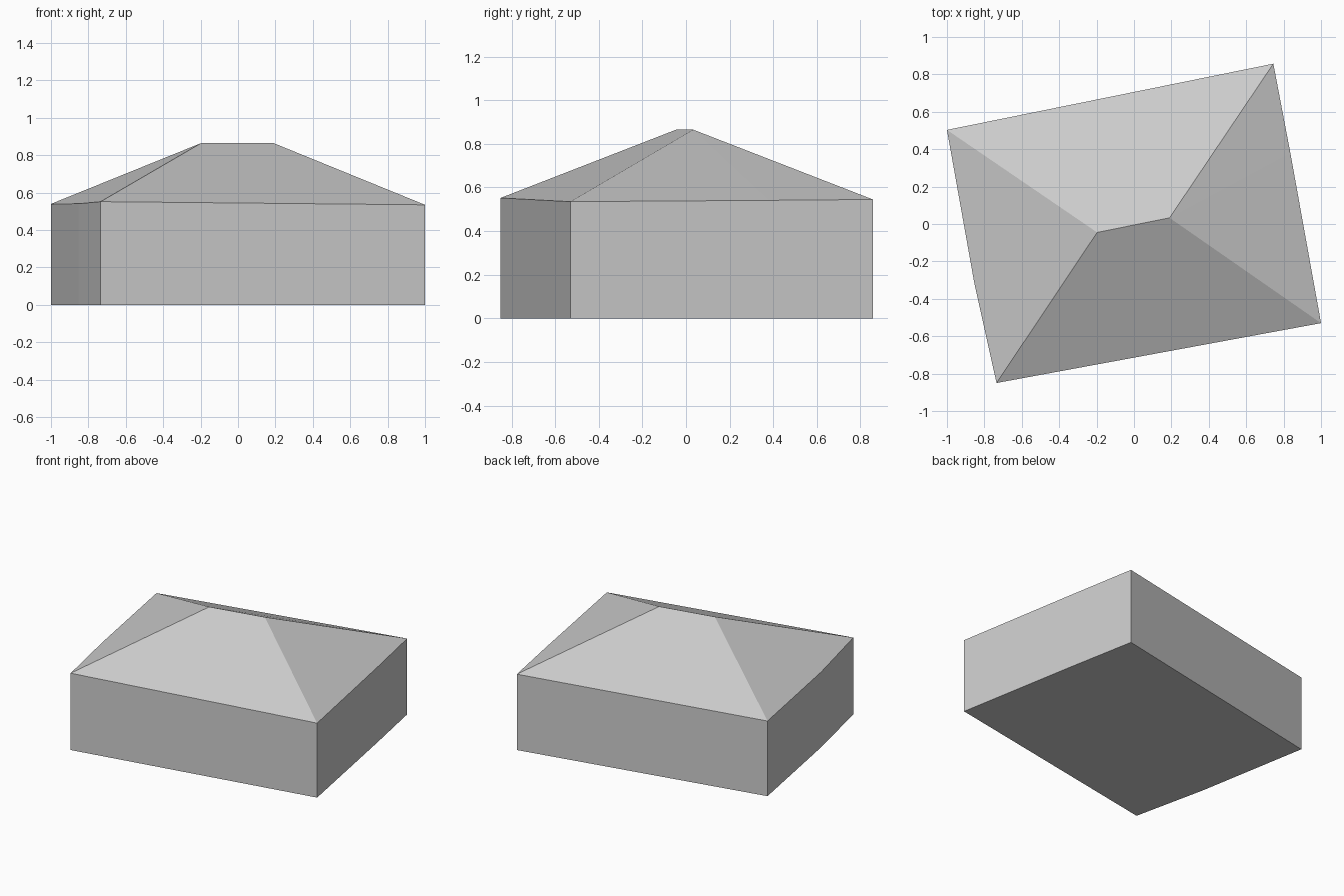
import bpy
import bmesh

cube = bpy.data.objects.get("Cube")
if cube:
    bpy.data.objects.remove(cube, do_unlink=True)

# One plain grey for walls and roof
grey = bpy.data.materials.new("light_grey")
grey.use_nodes = True
colour = (0.6, 0.6, 0.6, 1)
grey.diffuse_color = colour
grey.node_tree.nodes["Principled BSDF"].inputs["Base Color"].default_value = colour

# Eave corners, counter-clockwise from the front right corner
eaves = [(-0.735, -0.85, 0.552), (1, -0.53, 0.535), (0.836, 0.38, 0.541),
         (0.745, 0.857, 0.545), (-1, 0.503, 0.54), (-0.853, -0.32, 0.541)]
ridge = [(-0.197, -0.045, 0.865), (0.19, 0.033, 0.865)]


def make_object(name, bm):
    bmesh.ops.recalc_face_normals(bm, faces=bm.faces)
    mesh = bpy.data.meshes.new(name)
    bm.to_mesh(mesh)
    bm.free()
    mesh.materials.append(grey)
    obj = bpy.data.objects.new(name, mesh)
    bpy.context.collection.objects.link(obj)
    return obj


# House body and hipped roof share the eave line as one closed shell
bm = bmesh.new()
top = [bm.verts.new(p) for p in eaves]
base = [bm.verts.new((x, y, 0)) for x, y, z in eaves]
west, east = [bm.verts.new(p) for p in ridge]
bm.faces.new(base)
for i in range(len(top)):
    j = (i + 1) % len(top)
    bm.faces.new((base[i], base[j], top[j], top[i]))

# Long front and back slopes
bm.faces.new((top[0], top[1], east, west))
bm.faces.new((top[3], top[4], west, east))

# Hip ends, fanned from each end of the ridge
for peak, start in ((east, 1), (west, 4)):
    for i in (start, start + 1):
        bm.faces.new((top[i], top[(i + 1) % len(top)], peak))

make_object("hipped_roof_house", bm)
